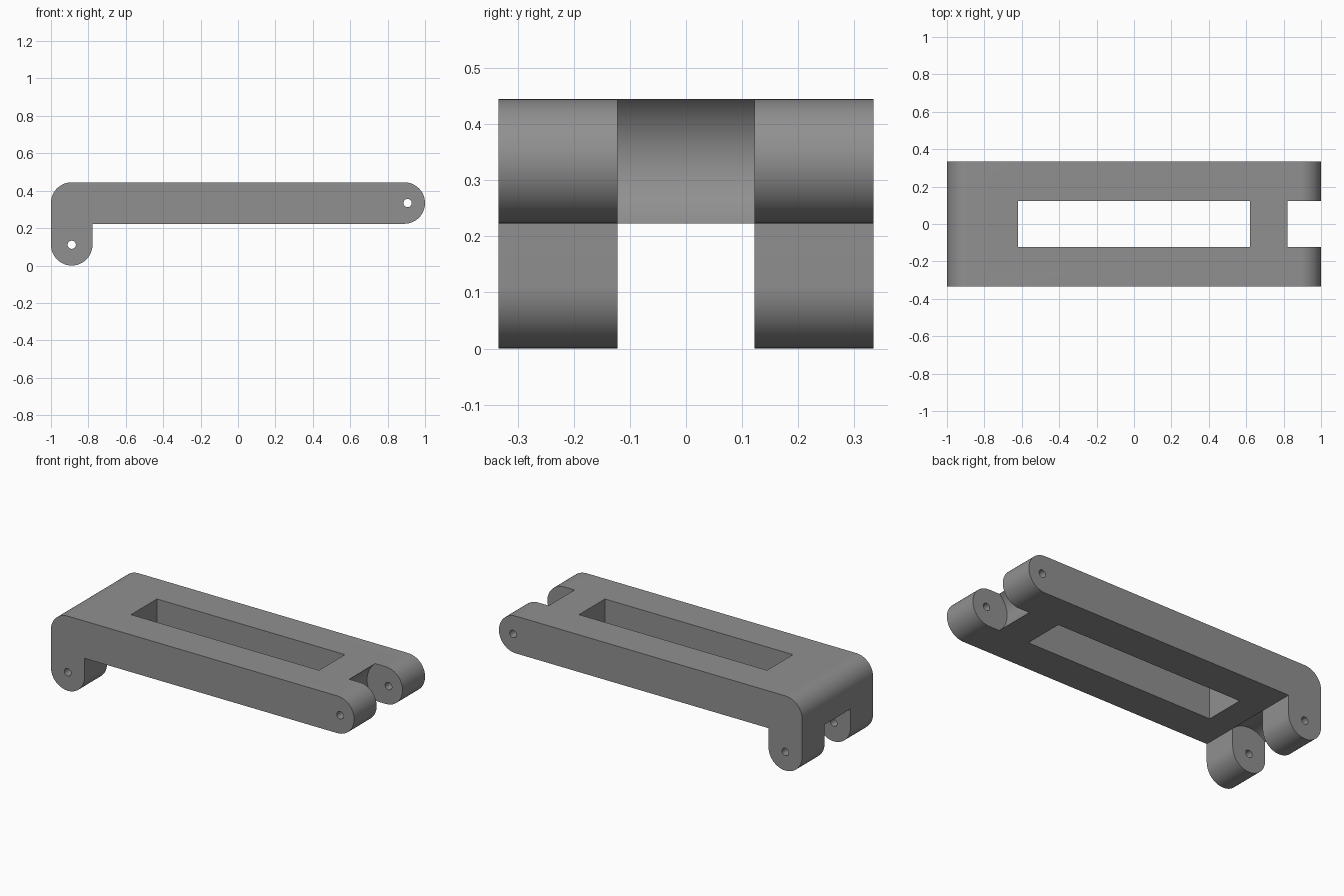
import bpy, bmesh, math
from mathutils import Matrix

if "Cube" in bpy.data.objects:
    bpy.data.objects.remove(bpy.data.objects["Cube"])

W, R, H = 0.334, 0.111, 0.445       # half width, end radius, total height
GAP = 0.122                         # half width of the fork slots
MID = H - R                         # height of the bar's centre line

grey = bpy.data.materials.new("mid grey")
grey.diffuse_color = (0.28, 0.28, 0.28, 1)
grey.use_nodes = True
grey.node_tree.nodes["Principled BSDF"].inputs["Base Color"].default_value = grey.diffuse_color


def arc(cx, cz, a0, a1, n=24):
    return [(cx + R * math.cos(math.radians(a0 + (a1 - a0) * i / n)),
             cz + R * math.sin(math.radians(a0 + (a1 - a0) * i / n))) for i in range(n + 1)]


def add_object(name, bm):
    bmesh.ops.recalc_face_normals(bm, faces=bm.faces)
    mesh = bpy.data.meshes.new(name)
    bm.to_mesh(mesh)
    bm.free()
    mesh.materials.append(grey)
    obj = bpy.data.objects.new(name, mesh)
    bpy.context.collection.objects.link(obj)
    return obj


def cylinder_cutter(name, x, z, radius, depth, segments):
    bm = bmesh.new()
    bmesh.ops.create_cone(bm, cap_ends=True, segments=segments, radius1=radius, radius2=radius,
                          depth=depth, matrix=Matrix.Translation((x, 0, z)) @ Matrix.Rotation(math.pi / 2, 4, 'X'))
    return add_object(name, bm)


# Link arm: L-shaped side profile extruded across the width
profile = (arc(1 - R, MID, -90, 90) + arc(R - 1, MID, 90, 180)
           + arc(R - 1, R, 180, 360) + [(2 * R - 1, H - 2 * R)])
bm = bmesh.new()
face = bm.faces.new([bm.verts.new((x, -W, z)) for x, z in profile])
new = bmesh.ops.extrude_face_region(bm, geom=[face])["geom"]
bmesh.ops.translate(bm, vec=(0, 2 * W, 0), verts=[v for v in new if isinstance(v, bmesh.types.BMVert)])
arm = add_object("link_arm", bm)

# Long window through the bar
bm = bmesh.new()
bmesh.ops.create_cube(bm, size=1, matrix=Matrix.Translation((0, 0, MID)) @ Matrix.Diagonal((1.24, 2 * GAP, 1, 1)))
cutters = [add_object("window_cutter", bm)]

# Round-bottomed fork slots and the pin holes at both ends
for end, x, z, slot in (("arm", 0.907, MID, 0.141), ("leg", R - 1, R, 0.1575)):
    cutters.append(cylinder_cutter(end + "_fork_cutter", x, z, slot, 2 * GAP, 96))
    cutters.append(cylinder_cutter(end + "_pin_cutter", x, z, 0.022, 1, 32))

bpy.context.view_layer.objects.active = arm
arm.select_set(True)
for cutter in cutters:
    mod = arm.modifiers.new(cutter.name, 'BOOLEAN')
    mod.operation, mod.solver, mod.object = 'DIFFERENCE', 'EXACT', cutter
    bpy.ops.object.modifier_apply(modifier=mod.name)
    bpy.data.objects.remove(cutter)

bpy.ops.object.shade_smooth_by_angle(angle=math.radians(30))
